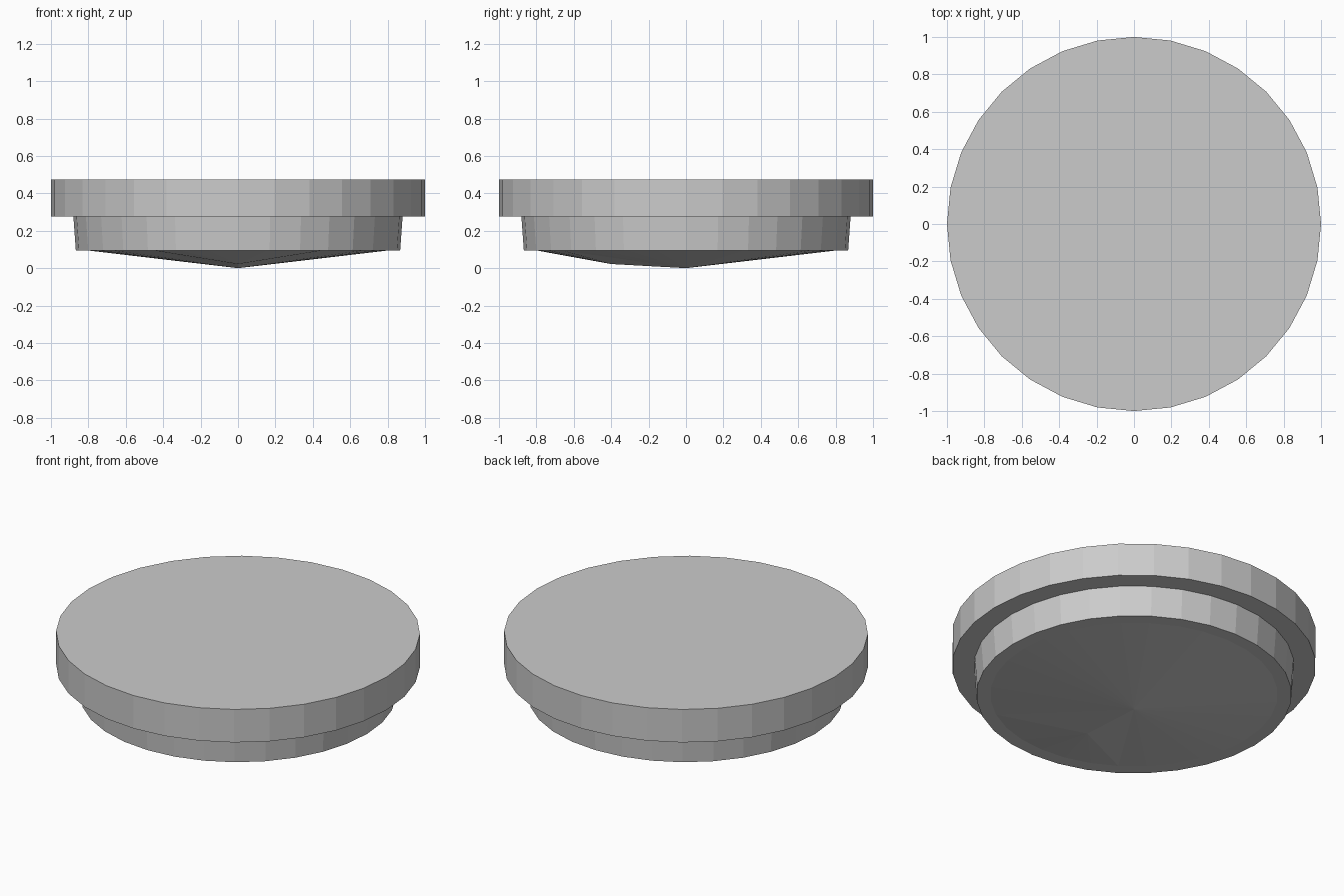
import bpy, bmesh, math

if "Cube" in bpy.data.objects:
    bpy.data.objects.remove(bpy.data.objects["Cube"])

SIDES = 32


def ring(bm, r, z):
    return [bm.verts.new((r * math.sin(i * math.tau / SIDES),
                          -r * math.cos(i * math.tau / SIDES), z))
            for i in range(SIDES)]


def finish(bm, name):
    bmesh.ops.recalc_face_normals(bm, faces=bm.faces[:])
    mesh = bpy.data.meshes.new(name)
    bm.to_mesh(mesh)
    bm.free()
    obj = bpy.data.objects.new(name, mesh)
    bpy.context.collection.objects.link(obj)
    return obj


# Lid: wide disc stepping in to a slightly tapered plug
bm = bmesh.new()
profile = [(1.0, 0.475), (1.0, 0.275), (0.88, 0.275), (0.867, 0.093), (0.79, 0.093)]
rings = [ring(bm, r, z) for r, z in profile]
bm.faces.new(rings[0])
for a, b in zip(rings, rings[1:]):
    for i in range(SIDES):
        j = (i + 1) % SIDES
        bm.faces.new((a[i], a[j], b[j], b[i]))

# Shallow faceted point underneath, with a raised ridge towards the front
tip = bm.verts.new((0, 0, 0))
ridge = bm.verts.new((0, -0.4, 0.022))
SPAN = 3  # rim sides on each half that meet the ridge point
rim = rings[-1]
for i in range(-SIDES // 2, SIDES // 2):
    centre = ridge if -SPAN <= i < SPAN else tip
    bm.faces.new((rim[i % SIDES], rim[(i + 1) % SIDES], centre))
for i in (-SPAN, SPAN):
    bm.faces.new((tip, ridge, rim[i % SIDES]))
finish(bm, "lid")
